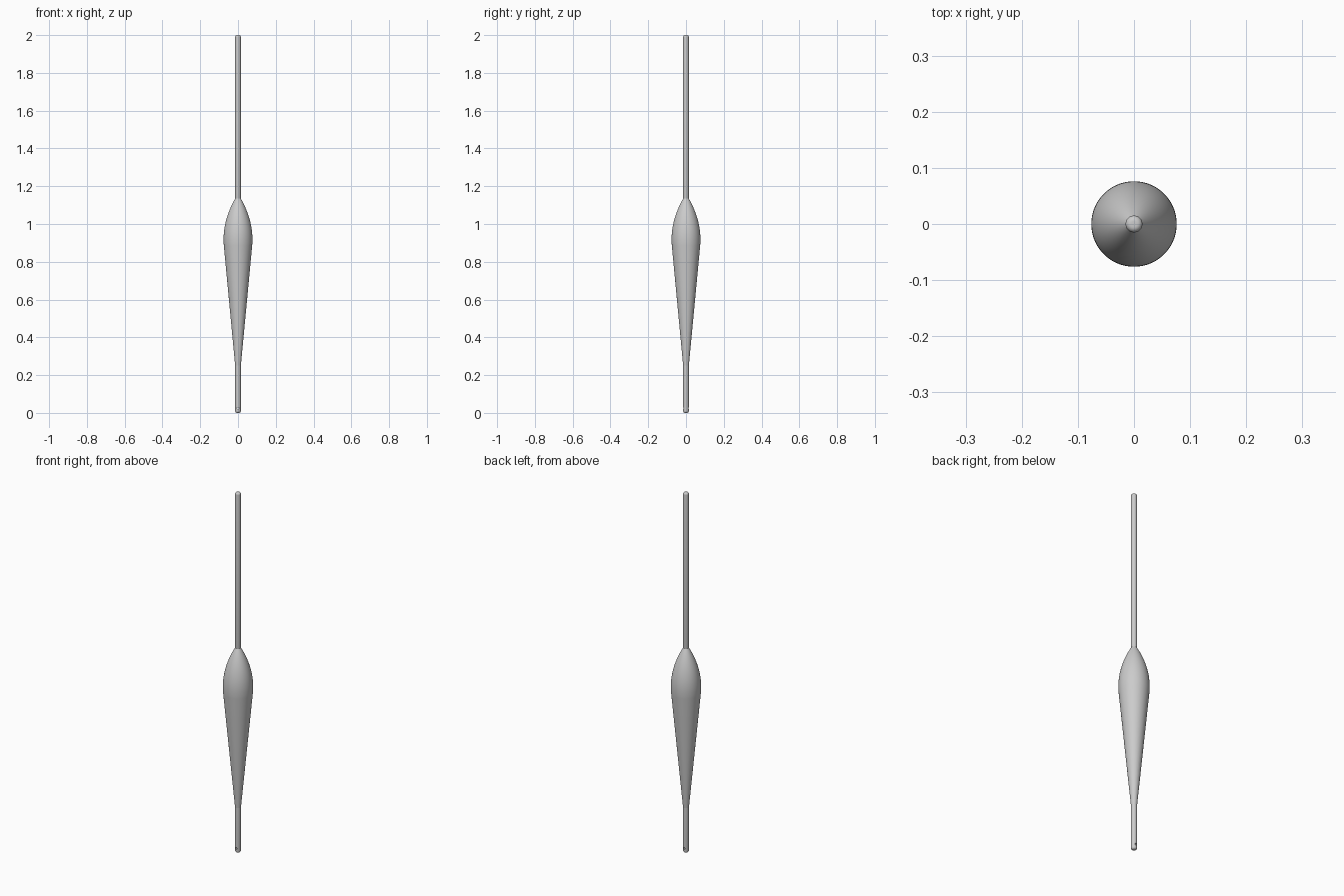
import bpy, bmesh, math

if "Cube" in bpy.data.objects:
    bpy.data.objects.remove(bpy.data.objects["Cube"])


def lathe(name, profile, sides=48):
    """Revolve (radius, z) points around z; zero radius makes a pole."""
    bm = bmesh.new()
    verts = [bm.verts.new((r, 0, z)) for r, z in profile]
    edges = [bm.edges.new(p) for p in zip(verts, verts[1:])]
    bmesh.ops.spin(bm, geom=verts + edges, cent=(0, 0, 0), axis=(0, 0, 1),
                   angle=2 * math.pi, steps=sides, use_duplicate=False)
    bmesh.ops.remove_doubles(bm, verts=bm.verts, dist=1e-5)
    bmesh.ops.recalc_face_normals(bm, faces=bm.faces)
    mesh = bpy.data.meshes.new(name)
    bm.to_mesh(mesh)
    bm.free()
    obj = bpy.data.objects.new(name, mesh)
    bpy.context.collection.objects.link(obj)
    return obj


def smooth(obj):
    bpy.ops.object.select_all(action='DESELECT')
    obj.select_set(True)
    bpy.context.view_layer.objects.active = obj
    bpy.ops.object.shade_smooth_by_angle(angle=math.radians(35))


R = 0.015    # stem radius
F = 0.01     # rounding of the stem ends
arc = [(R - F + F * math.sin(a), F * math.cos(a))
       for a in (math.radians(15 * i) for i in range(7))]

# Float body: long straight taper below, ogive shoulder above
RMAX, Z_WIDE, Z_TOP = 0.0762, 0.92, 1.135
body_profile = [(0, 0.25), (R, 0.25), (0.075, 0.885), (0.0759, 0.90)]
for i in range(17):
    t = i / 16
    body_profile.append((RMAX - (RMAX - R) * t * t, Z_WIDE + (Z_TOP - Z_WIDE) * t))
body_profile.append((0, Z_TOP))
body = lathe("float_body", body_profile, 64)

# Antenna with a rounded tip
antenna = lathe("antenna", [(0, 1.12), (R - 0.001, 1.12), (R - 0.001, 1.13), (R, 1.135)]
                + [(r, 2 - F + z) for r, z in reversed(arc)] + [(0, 2)])

# Lower stem with a rounded foot
stem = lathe("lower_stem", [(0, 0)] + [(r, F - z) for r, z in arc]
             + [(R, 0.25), (R, 0.26), (0, 0.26)])

# Line hole drilled front to back through the foot
bpy.ops.mesh.primitive_cylinder_add(vertices=20, radius=0.005, depth=0.1,
                                    location=(0, 0, 0.025),
                                    rotation=(math.pi / 2, 0, 0))
cutter = bpy.context.object
cutter.name = "line_hole_cutter"
cutter.hide_render = True
cutter.display_type = 'WIRE'
drill = stem.modifiers.new("line_hole", 'BOOLEAN')
drill.operation = 'DIFFERENCE'
drill.solver = 'EXACT'
drill.object = cutter

for part in (body, antenna, stem):
    smooth(part)
cutter.hide_set(True)
